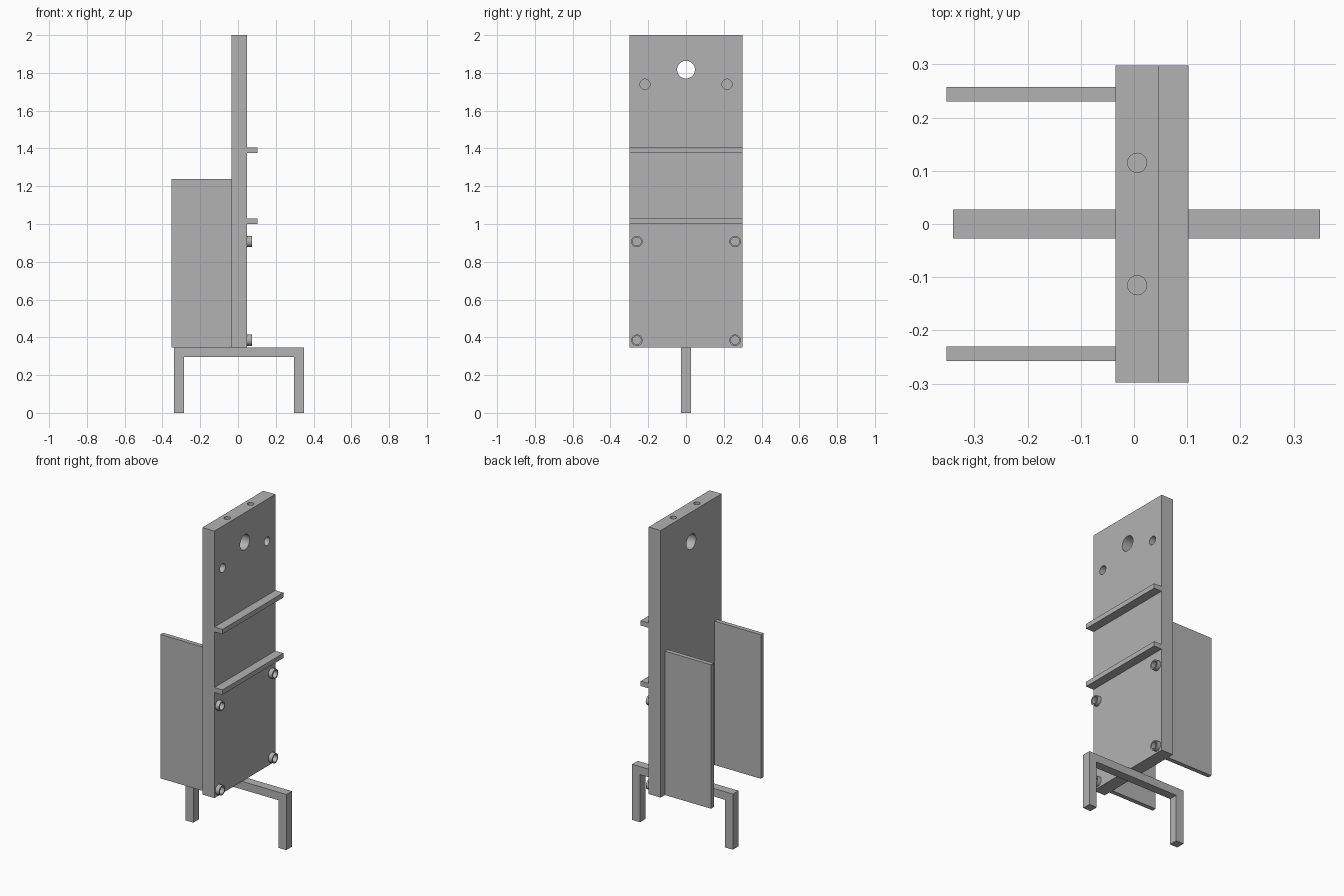
import bpy
import math

# Remove the default cube
cube = bpy.data.objects.get("Cube")
if cube:
    bpy.data.objects.remove(cube, do_unlink=True)

grey = bpy.data.materials.new("plain grey")
grey.use_nodes = True
GREY = (0.45, 0.45, 0.45, 1)
grey.diffuse_color = GREY
grey.node_tree.nodes["Principled BSDF"].inputs["Base Color"].default_value = GREY


def finish(obj, name):
    obj.name = name
    obj.data.materials.append(grey)
    return obj


def box(name, x, y, z):
    """Box from (min, max) pairs on each axis."""
    bpy.ops.mesh.primitive_cube_add(size=1, location=[sum(p) / 2 for p in (x, y, z)])
    obj = bpy.context.object
    obj.scale = [p[1] - p[0] for p in (x, y, z)]
    bpy.ops.object.transform_apply(location=False, rotation=False, scale=True)
    return finish(obj, name)


def rod(name, radius, length, centre, along_x=True):
    turn = math.pi / 2 if along_x else 0
    bpy.ops.mesh.primitive_cylinder_add(vertices=40, radius=radius, depth=length,
                                        location=centre, rotation=(0, turn, 0))
    return finish(bpy.context.object, name)


def drill(target, cutters):
    """Cut the holes, then smooth the round walls."""
    for cutter in cutters:
        cutter.hide_render = True
        mod = target.modifiers.new("hole", 'BOOLEAN')
        mod.operation = 'DIFFERENCE'
        mod.solver = 'EXACT'
        mod.object = cutter
    bpy.ops.object.select_all(action='DESELECT')
    target.select_set(True)
    bpy.context.view_layer.objects.active = target
    for mod in list(target.modifiers):
        bpy.ops.object.modifier_apply(modifier=mod.name)
    for cutter in cutters:
        bpy.data.objects.remove(cutter, do_unlink=True)
    bpy.ops.object.shade_smooth_by_angle(angle=math.radians(30))


BACK, FACE = -0.035, 0.047      # broad faces of the panel
HALF = 0.298                    # half the panel width
BASE = 0.345                    # underside of the panel

# Upright panel with a through hole, blind face holes and blind top holes
panel = box("upright_panel", (BACK, FACE), (-HALF, HALF), (BASE, 2))
holes = [rod("through_hole", 0.047, 0.4, (0, 0, 1.817))]
for side in (-1, 1):
    holes.append(rod("face_hole", 0.027, 0.1, (FACE, side * 0.217, 1.74)))
    holes.append(rod("top_hole", 0.018, 0.2, (0.006, side * 0.115, 2), along_x=False))
drill(panel, holes)

# Shelf strips across the face
for label, z in (("lower", 1.0), ("upper", 1.375)):
    box(label + "_strip", (FACE, 0.102), (-HALF, HALF), (z, z + 0.03))

# Hollow bosses
for row, z in (("lower", 0.385), ("upper", 0.907)):
    for label, side in (("left", 1), ("right", -1)):
        spot = (0.06, side * 0.26, z)
        boss = rod(f"{row}_{label}_boss", 0.03, 0.026, spot)
        drill(boss, [rod("bore", 0.022, 0.1, spot)])

# Fins behind the panel
for label, side in (("left", 1), ("right", -1)):
    y = side * 0.2435
    box(label + "_fin", (-0.352, BACK), (y - 0.0135, y + 0.0135), (BASE, 1.237))

# Stand: crossbar and two legs
LEG = (-0.027, 0.027)
box("stand_crossbar", (-0.34, 0.35), LEG, (0.295, BASE))
box("right_leg", (-0.34, -0.287), LEG, (0, 0.295))
box("left_leg", (0.296, 0.35), LEG, (0, 0.295))
